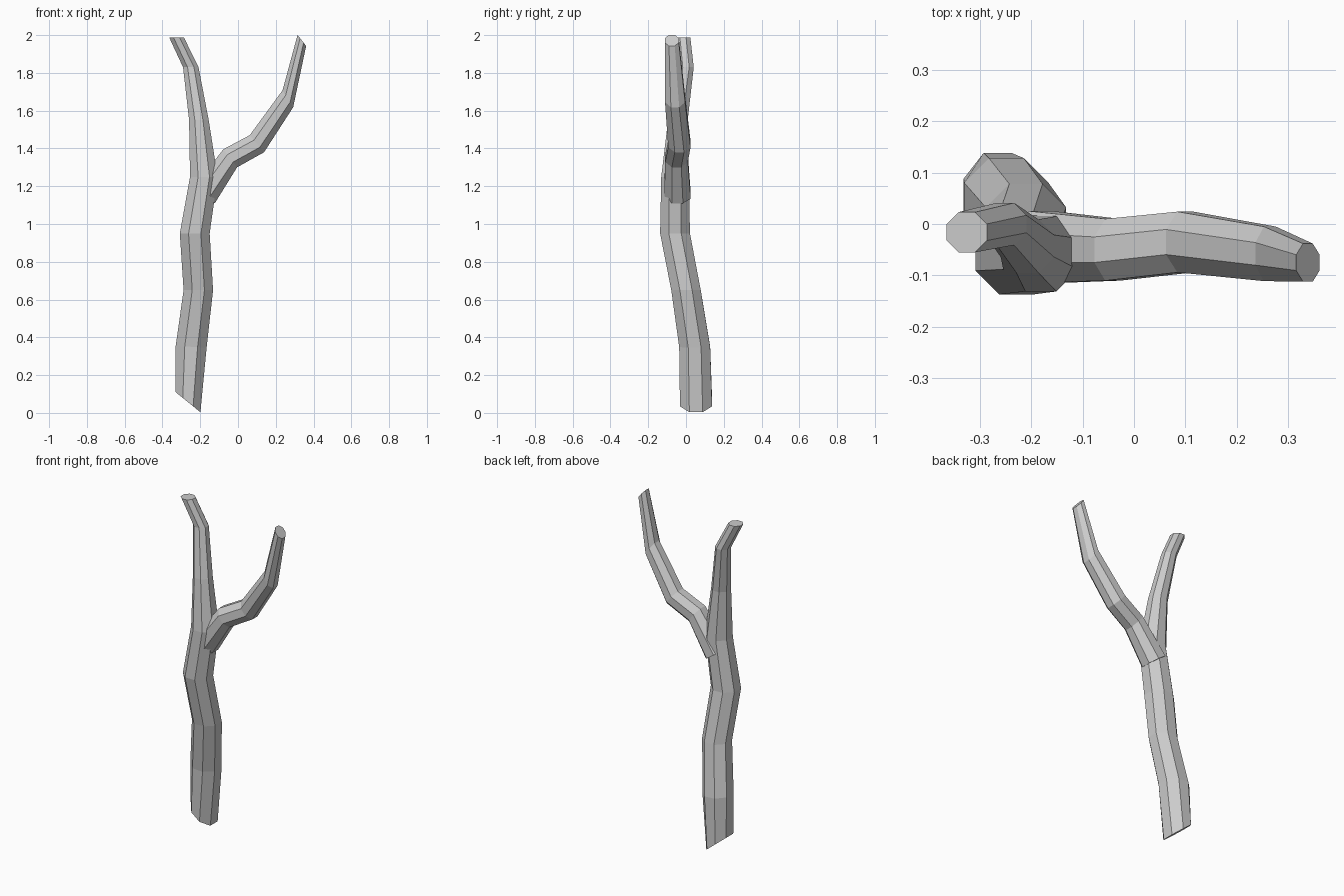
import bpy, bmesh
from math import cos, sin, pi, radians

if "Cube" in bpy.data.objects:
    bpy.data.objects.remove(bpy.data.objects["Cube"])

SIDES = 8


def limb(name, rings):
    """Tube through rings of (x, y, z, half width, tilt in the xz plane), capped at both ends."""
    bm = bmesh.new()
    loops = []
    for x, y, z, r, tilt in rings:
        t = radians(tilt)
        r /= cos(pi / SIDES)
        loop = []
        for i in range(SIDES):
            a = 2 * pi * (i + 0.5) / SIDES
            u, v = r * cos(a), r * sin(a)
            loop.append(bm.verts.new((x + u * cos(t), y + v, z + u * sin(t))))
        loops.append(loop)
    for lo, hi in zip(loops, loops[1:]):
        for i in range(SIDES):
            j = (i + 1) % SIDES
            bm.faces.new((lo[i], lo[j], hi[j], hi[i]))
    bm.faces.new(loops[0][::-1])
    bm.faces.new(loops[-1])
    bmesh.ops.recalc_face_normals(bm, faces=bm.faces)
    mesh = bpy.data.meshes.new(name)
    bm.to_mesh(mesh)
    bm.free()
    obj = bpy.data.objects.new(name, mesh)
    bpy.context.collection.objects.link(obj)
    return obj


# Main stem with a slanted cut at the base
limb("trunk", [
    (-0.265, 0.053, 0.057, 0.085, -39),
    (-0.248, 0.046, 0.35, 0.082, -3),
    (-0.210, 0.000, 0.65, 0.078, 0),
    (-0.229, -0.058, 0.95, 0.079, 0),
    (-0.181, -0.058, 1.25, 0.073, 0),
    (-0.207, -0.043, 1.55, 0.052, 0),
    (-0.250, 0.000, 1.83, 0.041, 0),
    (-0.325, -0.016, 1.987, 0.039, 0),
])

# Side branch growing out of the trunk to the right
limb("side_branch", [
    (-0.180, -0.045, 1.15, 0.070, -35),
    (-0.041, -0.050, 1.348, 0.060, -53),
    (0.100, -0.035, 1.425, 0.059, -50),
    (0.264, -0.058, 1.663, 0.053, -58),
    (0.338, -0.075, 1.972, 0.037, -52),
])
